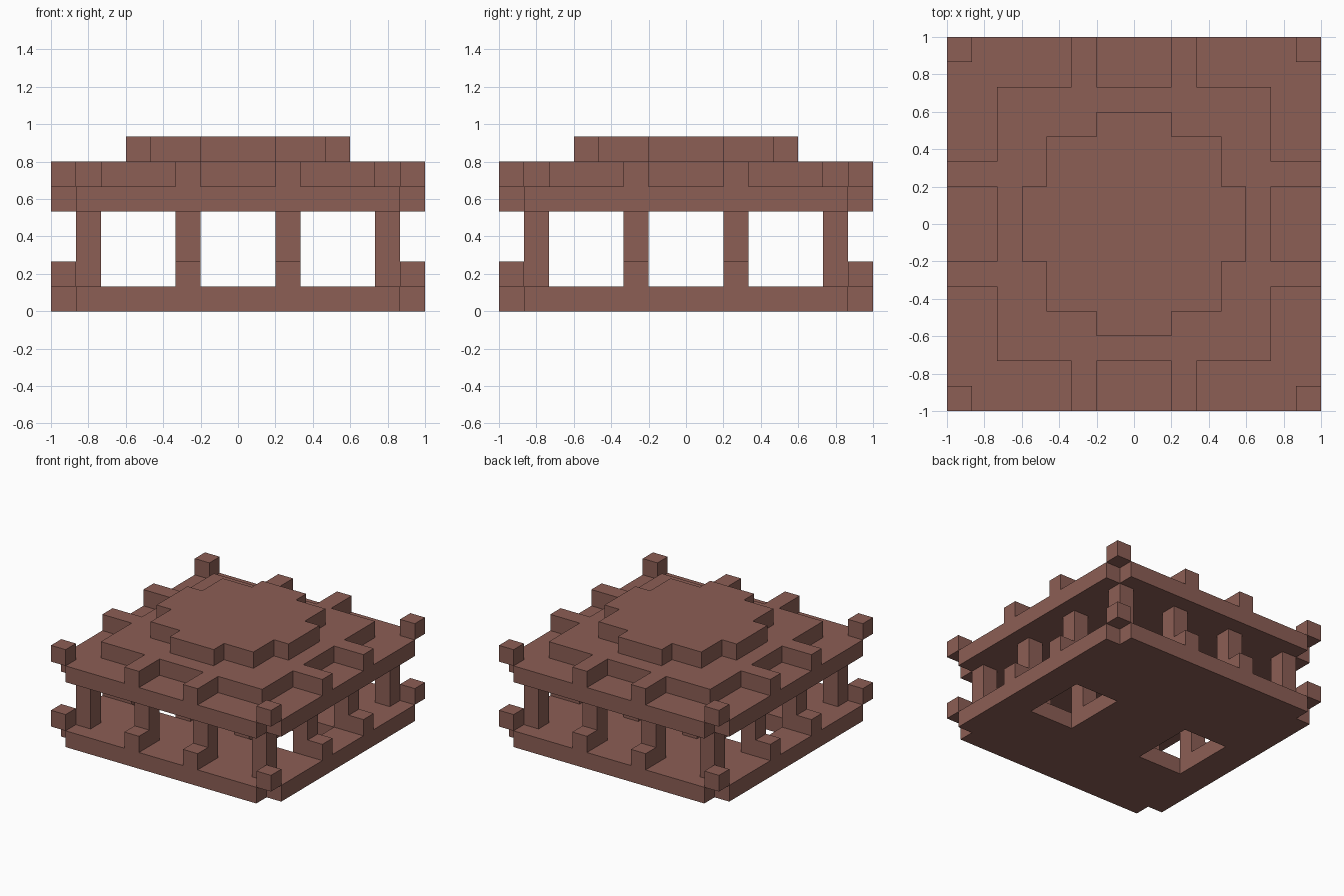
import bpy
import bmesh
import math

cube = bpy.data.objects.get("Cube")
if cube:
    bpy.data.objects.remove(cube, do_unlink=True)

N = 15            # blocks along each side
U = 2 / N         # size of one block
HALF = N // 2     # blocks are indexed from -HALF to HALF
POSTS = (-6, -2, 2, 6)

brown = bpy.data.materials.new("reddish_brown")
brown.use_nodes = True
colour = (0.262, 0.112, 0.090, 1)
brown.diffuse_color = colour
brown.node_tree.nodes["Principled BSDF"].inputs["Base Color"].default_value = colour


def slab(name, layer, height, keep):
    """Extrude every block cell for which keep(i, j) is true."""
    bm = bmesh.new()
    span = range(-HALF, HALF + 1)
    for i in span:
        for j in span:
            if keep(i, j):
                corners = ((-.5, -.5), (.5, -.5), (.5, .5), (-.5, .5))
                bm.faces.new([bm.verts.new(((i + a) * U, (j + b) * U, layer * U))
                              for a, b in corners])
    bmesh.ops.remove_doubles(bm, verts=bm.verts, dist=U / 100)
    bmesh.ops.dissolve_limit(bm, angle_limit=math.radians(1),
                             verts=bm.verts, edges=bm.edges)
    result = bmesh.ops.extrude_face_region(bm, geom=bm.faces[:], use_keep_orig=True)
    top = [g for g in result["geom"] if isinstance(g, bmesh.types.BMVert)]
    bmesh.ops.translate(bm, verts=top, vec=(0, 0, height * U))
    bmesh.ops.recalc_face_normals(bm, faces=bm.faces)
    mesh = bpy.data.meshes.new(name)
    bm.to_mesh(mesh)
    bm.free()
    mesh.materials.append(brown)
    obj = bpy.data.objects.new(name, mesh)
    bpy.context.collection.objects.link(obj)


def corner(i, j):
    return abs(i) == HALF and abs(j) == HALF


def floor_hole(i, j):
    return 3 <= abs(i) <= 5 and -2 <= j <= 1


def edge_stub(i, j):
    return (abs(i) == 2 and abs(j) >= 6) or (abs(j) == 2 and abs(i) >= 6)


# Base floor with notched corners and two openings
slab("floor", 0, 1, lambda i, j: not corner(i, j) and not floor_hole(i, j))

# Corner blocks and short steps on the floor edge
slab("floor_corner_blocks", 1, 1, corner)
slab("floor_steps", 1, 1, lambda i, j: edge_stub(i, j) and HALF in (abs(i), abs(j)))

# Grid of pillars carrying the roof
slab("pillars", 1, 3, lambda i, j: i in POSTS and j in POSTS)

# Roof plate, its corner blocks, raised terrace with stubs, and cap
slab("roof_plate", 4, 1, lambda i, j: not corner(i, j))
slab("roof_corner_blocks", 5, 1, corner)
slab("roof_terrace", 5, 1,
     lambda i, j: max(abs(i), abs(j)) <= 5 or edge_stub(i, j))
slab("roof_cap", 6, 1,
     lambda i, j: max(abs(i), abs(j)) <= 3
     or (max(abs(i), abs(j)) == 4 and min(abs(i), abs(j)) <= 1))
